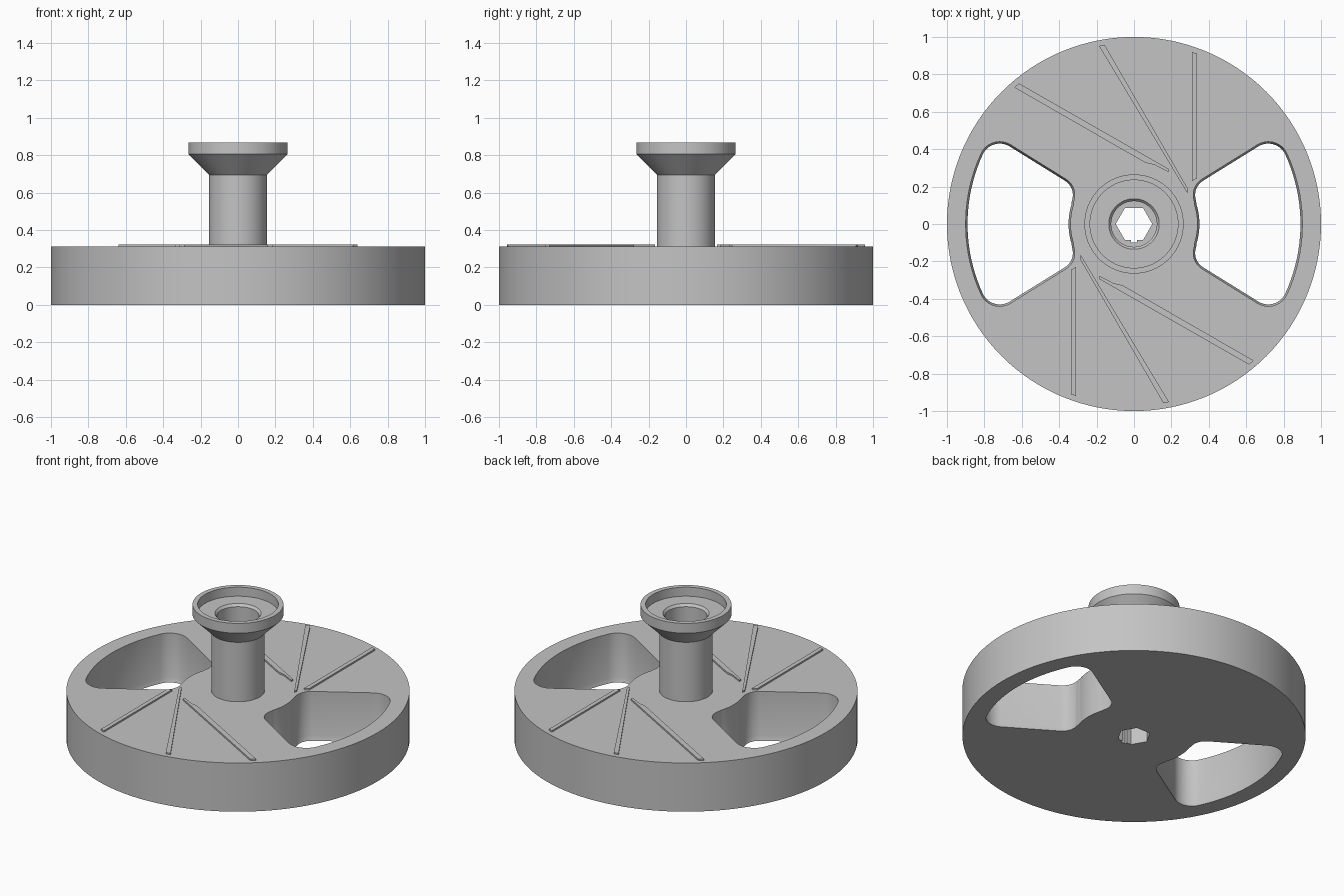
import bpy, bmesh
from math import sin, cos, pi, radians

cube = bpy.data.objects.get("Cube")
if cube:
    bpy.data.objects.remove(cube, do_unlink=True)

grey = bpy.data.materials.new("plain grey")
grey.use_nodes = True
GREY = (0.55, 0.55, 0.55, 1)
grey.diffuse_color = GREY
grey.node_tree.nodes["Principled BSDF"].inputs["Base Color"].default_value = GREY


def finish(name, bm):
    bmesh.ops.recalc_face_normals(bm, faces=bm.faces[:])
    mesh = bpy.data.meshes.new(name)
    bm.to_mesh(mesh)
    bm.free()
    mesh.materials.append(grey)
    obj = bpy.data.objects.new(name, mesh)
    bpy.context.collection.objects.link(obj)
    return obj


def loft(name, sections):
    """Solid through stacked (z, outline) sections with equal point counts."""
    bm = bmesh.new()
    rings = [[bm.verts.new((x, y, z)) for x, y in outline] for z, outline in sections]
    n = len(rings[0])
    for low, high in zip(rings, rings[1:]):
        for i in range(n):
            j = (i + 1) % n
            bm.faces.new((low[i], low[j], high[j], high[i]))
    bm.faces.new(rings[0])
    bm.faces.new(rings[-1])
    return finish(name, bm)


def lathe(name, profile, steps):
    bm = bmesh.new()
    verts = [bm.verts.new((r, 0, z)) for r, z in profile]
    edges = [bm.edges.new(pair) for pair in zip(verts, verts[1:])]
    bmesh.ops.spin(bm, geom=verts + edges, cent=(0, 0, 0), axis=(0, 0, 1),
                   angle=2 * pi, steps=steps, use_merge=True)
    bmesh.ops.remove_doubles(bm, verts=bm.verts[:], dist=0.0001)
    return finish(name, bm)


def arc(cx, cy, r, start, end, steps):
    angles = [radians(start + (end - start) * i / steps) for i in range(steps + 1)]
    return [(cx + r * cos(a), cy + r * sin(a)) for a in angles]


def turned(outline, half_turn):
    s = -1 if half_turn else 1
    return [(s * x, s * y) for x, y in outline]


def window(inset):
    """Rounded fan-shaped opening, shrunk by inset."""
    upper = arc(0, 0, 0.9 - inset, 0, 24.7, 10)
    upper += arc(0.718, 0.33, 0.11 - inset, 24.7, 122, 12)[1:]
    upper += arc(0.417, 0.155, 0.1 - inset, 122, 200.4, 10)
    upper += arc(0, 0, 0.34 + inset, 20.4, 0, 8)[1:]
    return upper + [(x, -y) for x, y in upper[-2:0:-1]]


# Wheel disc, hub and flared cup in one turned profile
TOP = 0.313
wheel = lathe("wheel_with_hub", [
    (0, 0), (1, 0), (1, TOP), (0.155, TOP), (0.155, 0.695), (0.265, 0.805),
    (0.265, 0.868), (0.235, 0.868), (0.235, 0.81), (0.135, 0.81),
    (0.122, 0.795), (0.122, 0.13), (0, 0.13)], 128)

# Window openings with a narrow lip at the bottom, and the keyed hexagonal hole
cutters = [loft("window_cutter", [(z, turned(window(d), half))
                                  for z, d in ((-0.03, 0.02), (0.03, 0), (0.4, 0))])
           for half in (False, True)]
hexagon = arc(0, 0, 0.098, 0, 300, 5)
key = [(-0.017, -0.085), (-0.017, -0.1), (0.017, -0.1), (0.017, -0.085)]
keyed = hexagon[:5] + key + hexagon[5:]
cutters.append(loft("hex_cutter", [(-0.1, keyed), (0.2, keyed)]))

bpy.context.view_layer.objects.active = wheel
for cutter in cutters:
    mod = wheel.modifiers.new("cut", "BOOLEAN")
    mod.operation = "DIFFERENCE"
    mod.solver = "EXACT"
    mod.object = cutter
    bpy.ops.object.modifier_apply(modifier=mod.name)
    bpy.data.objects.remove(cutter, do_unlink=True)

bpy.ops.object.select_all(action="DESELECT")
wheel.select_set(True)
bpy.ops.object.shade_smooth_by_angle(angle=radians(25))

# Thin raised ribs, repeated half a turn round
ribs = {
    "straight_rib": [(0.31, 0.23), (0.337, 0.245), (0.337, 0.91), (0.31, 0.92)],
    "middle_rib": [(0.285, 0.165), (0.29, 0.185), (-0.157, 0.958), (-0.187, 0.952)],
    "slanted_rib": [(0.185, 0.278), (0.185, 0.295), (-0.615, 0.752),
                    (-0.64, 0.73), (0.06, 0.328), (0.11, 0.316)],
}
for name, outline in ribs.items():
    for half, side in ((False, "back"), (True, "front")):
        shape = turned(outline, half)
        loft(f"{side}_{name}", [(TOP - 0.01, shape), (0.323, shape)])
